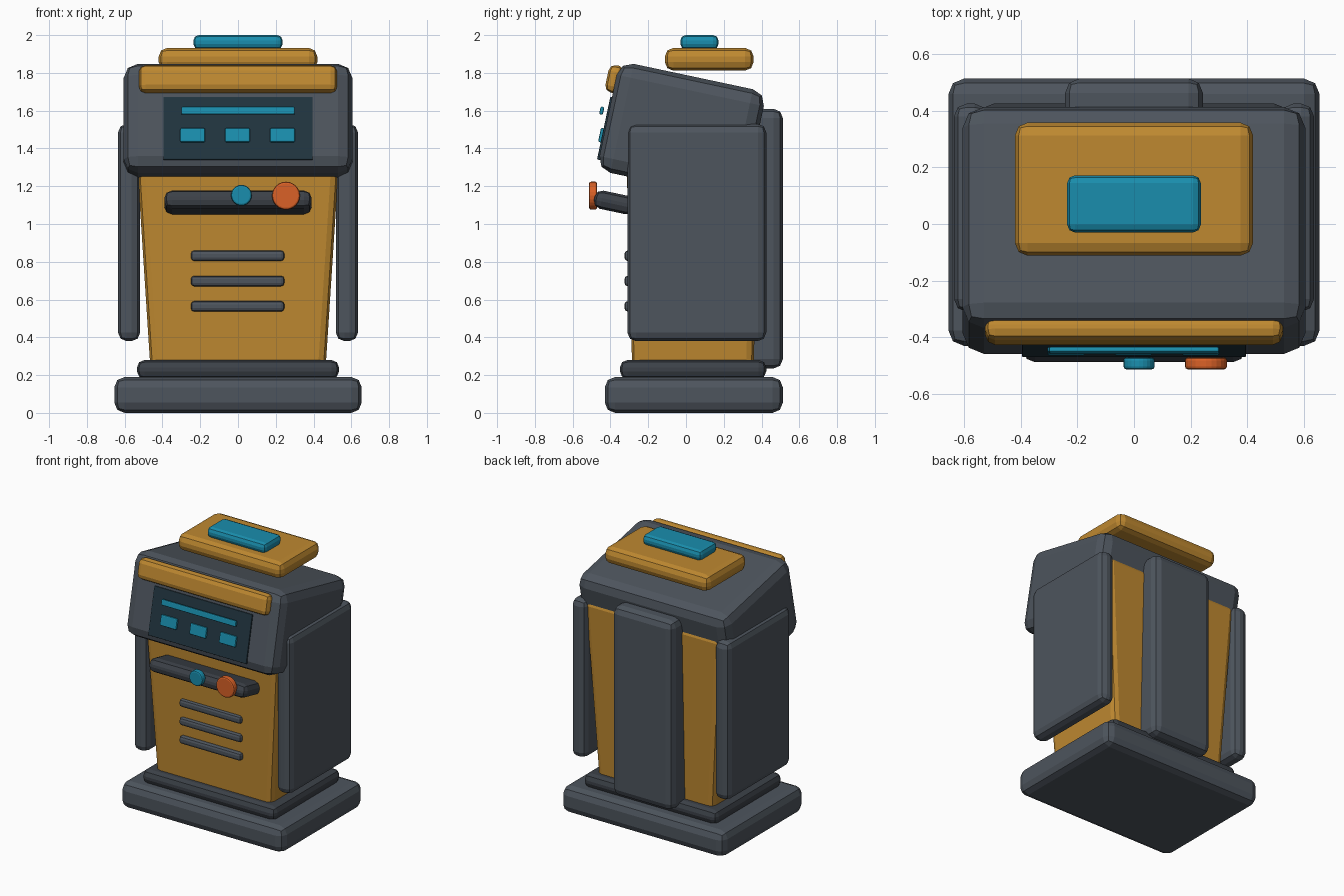
import bpy, bmesh, math
from mathutils import Matrix, Vector

if "Cube" in bpy.data.objects:
    bpy.data.objects.remove(bpy.data.objects["Cube"])

TILT = math.radians(-12)


def material(name, rgb):
    m = bpy.data.materials.new(name)
    m.diffuse_color = (*rgb, 1)
    m.use_nodes = True
    m.node_tree.nodes["Principled BSDF"].inputs["Base Color"].default_value = m.diffuse_color
    return m


slate = material("slate", (0.075, 0.09, 0.11))
dark = material("dark_slate", (0.045, 0.053, 0.065))
amber = material("amber", (0.52, 0.25, 0.03))
glass = material("dark_glass", (0.015, 0.035, 0.05))
teal = material("teal", (0.01, 0.27, 0.42))
red = material("orange_red", (0.7, 0.12, 0.02))


def finish(name, bm, mat, bevel, segments=2):
    me = bpy.data.meshes.new(name)
    bm.to_mesh(me)
    bm.free()
    me.materials.append(mat)
    ob = bpy.data.objects.new(name, me)
    bpy.context.collection.objects.link(ob)
    if bevel:
        mod = ob.modifiers.new("rounded_edges", 'BEVEL')
        mod.width = bevel
        mod.segments = segments
        mod.limit_method = 'ANGLE'
    return ob


def box(name, centre, size, mat, bevel=0.0, tilt=0.0, top=None):
    """Rounded box; top = (x, y) scale of the upper face."""
    bm = bmesh.new()
    bmesh.ops.create_cube(bm, size=1)
    for v in bm.verts:
        if top and v.co.z > 0:
            v.co.x *= top[0]
            v.co.y *= top[1]
        v.co = Vector(a * b for a, b in zip(v.co, size))
    ob = finish(name, bm, mat, bevel)
    ob.location = centre
    ob.rotation_euler.x = tilt
    return ob


def span(name, x, y, z, mat, bevel=0.0, top=None):
    """Box given by its min/max on each axis."""
    r = (x, y, z)
    return box(name, [(a + b) / 2 for a, b in r], [b - a for a, b in r], mat, bevel, 0, top)


def knob(name, x, z, radius, mat):
    bm = bmesh.new()
    bmesh.ops.create_cone(bm, cap_ends=True, segments=24, radius1=radius, radius2=radius,
                          depth=0.042, matrix=Matrix.Rotation(math.pi / 2, 4, 'X'))
    ob = finish(name, bm, mat, 0.01)
    ob.location = (x, -0.492, z)


# Base and plinth
span("base", (-0.655, 0.655), (-0.43, 0.513), (0, 0.19), slate, 0.055)
span("plinth", (-0.535, 0.535), (-0.35, 0.425), (0.18, 0.28), dark, 0.04)

# Body, flaring upwards
span("body", (-0.464, 0.464), (-0.285, 0.358), (0.24, 1.53), amber, 0.04, top=(1.18, 1.11))

# Side panels and spine
for side, s in (("left", -1), ("right", 1)):
    span(side + "_side_panel", sorted((s * 0.518, s * 0.635)), (-0.31, 0.425), (0.38, 1.53),
         slate, 0.045)
span("back_panel", (-0.243, 0.243), (0.28, 0.513), (0.235, 1.61), slate, 0.05)

# Tilted head with everything set in its own frame
HEAD = Vector((0, -0.023, 1.492))
ROT = Matrix.Rotation(TILT, 3, 'X')


def on_head(y, z):
    return HEAD + ROT @ Vector((0, y, z))


box("head", HEAD, (1.21, 0.796, 0.59), slate, 0.075, TILT)
box("brow", on_head(-0.403, 0.195), (1.05, 0.085, 0.148), amber, 0.035, TILT)
box("screen", on_head(-0.392, -0.07), (0.79, 0.03, 0.34), glass, 0.004, TILT)

# Screen readouts
box("status_bar", (0, -0.446, 1.60), (0.60, 0.02, 0.042), teal, 0.007, TILT)
for i, x in enumerate((-0.24, -0.003, 0.235)):
    box(f"screen_button_{i + 1}", (x, -0.448, 1.47), (0.132, 0.02, 0.076), teal, 0.007, TILT)

# Roof cap and beacon
span("roof_cap", (-0.42, 0.42), (-0.112, 0.358), (1.812, 1.932), amber, 0.045)
span("beacon", (-0.236, 0.236), (-0.03, 0.172), (1.925, 2.0), teal, 0.028)

# Control shelf with two knobs
box("control_shelf", (0, -0.378, 1.114), (0.78, 0.22, 0.098), dark, 0.04, TILT)
knob("small_knob", 0.018, 1.152, 0.055, teal)
knob("large_knob", 0.254, 1.15, 0.074, red)

# Vent slats
for i in range(3):
    box(f"vent_slat_{i + 1}", (-0.002, -0.298, 0.832 - i * 0.134), (0.495, 0.056, 0.056),
        slate, 0.018)
